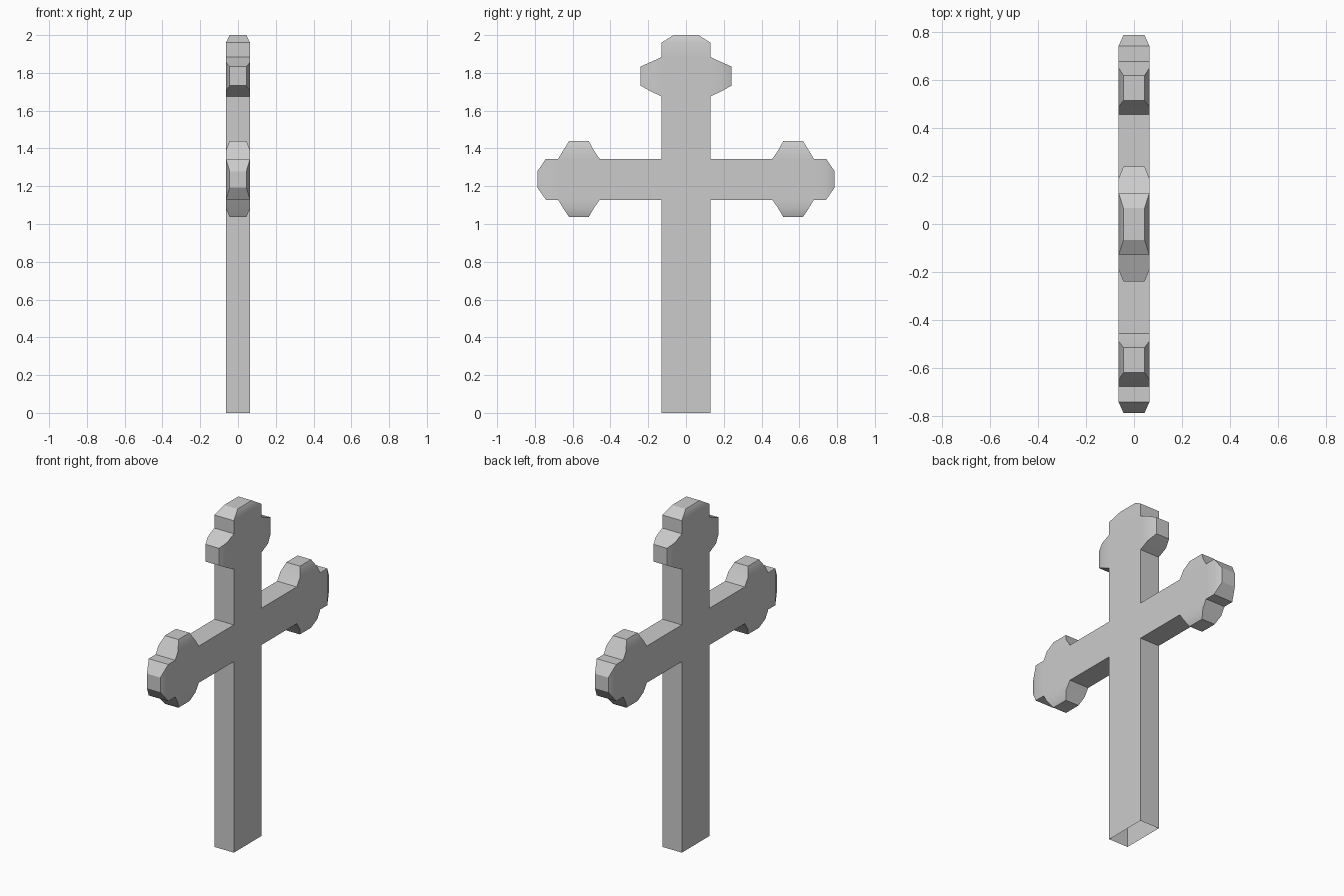
import bpy, bmesh
from mathutils import Vector

if "Cube" in bpy.data.objects:
    bpy.data.objects.remove(bpy.data.objects["Cube"])

T, TIN = 0.064, 0.044          # half thickness of the body and of the bevelled tips
YS = [-.742, -.677, -.457, -.13, .13, .457, .677, .742]
ZS = [0, 1.128, 1.345, 1.675, 1.883, 1.96]
cells = {(3, j) for j in range(5)} | {(i, 1) for i in range(7)}

bm = bmesh.new()


def quad(*pts):
    bm.faces.new([bm.verts.new(p) for p in pts])


# Cross body: front and back panels plus the outer walls (underside left open)
for i, j in cells:
    a, b, c, d = YS[i], YS[i + 1], ZS[j], ZS[j + 1]
    for x in (-T, T):
        quad((x, a, c), (x, b, c), (x, b, d), (x, a, d))
    walls = {(-1, 0): ((a, c), (a, d)), (1, 0): ((b, c), (b, d)),
             (0, -1): ((a, c), (b, c)), (0, 1): ((a, d), (b, d))}
    for (di, dj), (p, q) in walls.items():
        if (i + di, j + dj) not in cells and j + dj >= 0:
            quad((-T, *p), (T, *p), (T, *q), (-T, *q))
bmesh.ops.remove_doubles(bm, verts=bm.verts[:], dist=1e-4)
bmesh.ops.recalc_face_normals(bm, faces=bm.faces[:])


def lobe(y, z, axis, steps):
    """Extrude the wall centred at (y, z) along axis through (position, low, high, half x)."""
    centre = Vector((0, y, z))
    face = min(bm.faces, key=lambda f: (f.calc_center_median() - centre).length)
    side = 3 - axis
    for pos, low, high, hx in steps:
        face = bmesh.ops.extrude_discrete_faces(bm, faces=[face])['faces'][0]
        mid = face.calc_center_median()
        for v in face.verts:
            v.co[side] = low if v.co[side] < mid[side] else high
            v.co.x = hx if v.co.x > 0 else -hx
            v.co[axis] = pos


# Top tip
lobe(0, 1.96, 2, [(2.0, -.066, .066, TIN)])
for s in (-1, 1):
    # Side lobes of the head
    lobe(s * .13, 1.779, 1, [(s * .19, 1.704, 1.856, T), (s * .24, 1.732, 1.834, TIN)])
    # Arm tips
    lobe(s * .742, 1.2365, 1, [(s * .787, 1.193, 1.279, TIN)])
    # Upper and lower lobes of the arms
    mid = sorted((s * .488, s * .65))
    end = sorted((s * .515, s * .619))
    lobe(s * .567, 1.345, 2, [(1.39, *mid, T), (1.44, *end, TIN)])
    lobe(s * .567, 1.128, 2, [(1.083, *mid, T), (1.037, *end, TIN)])

bmesh.ops.recalc_face_normals(bm, faces=bm.faces[:])
mesh = bpy.data.meshes.new("cross")
bm.to_mesh(mesh)
bm.free()
cross = bpy.data.objects.new("cross", mesh)
bpy.context.collection.objects.link(cross)
bpy.context.view_layer.objects.active = cross
cross.select_set(True)
bpy.ops.object.shade_smooth_by_angle(angle=0.52)
